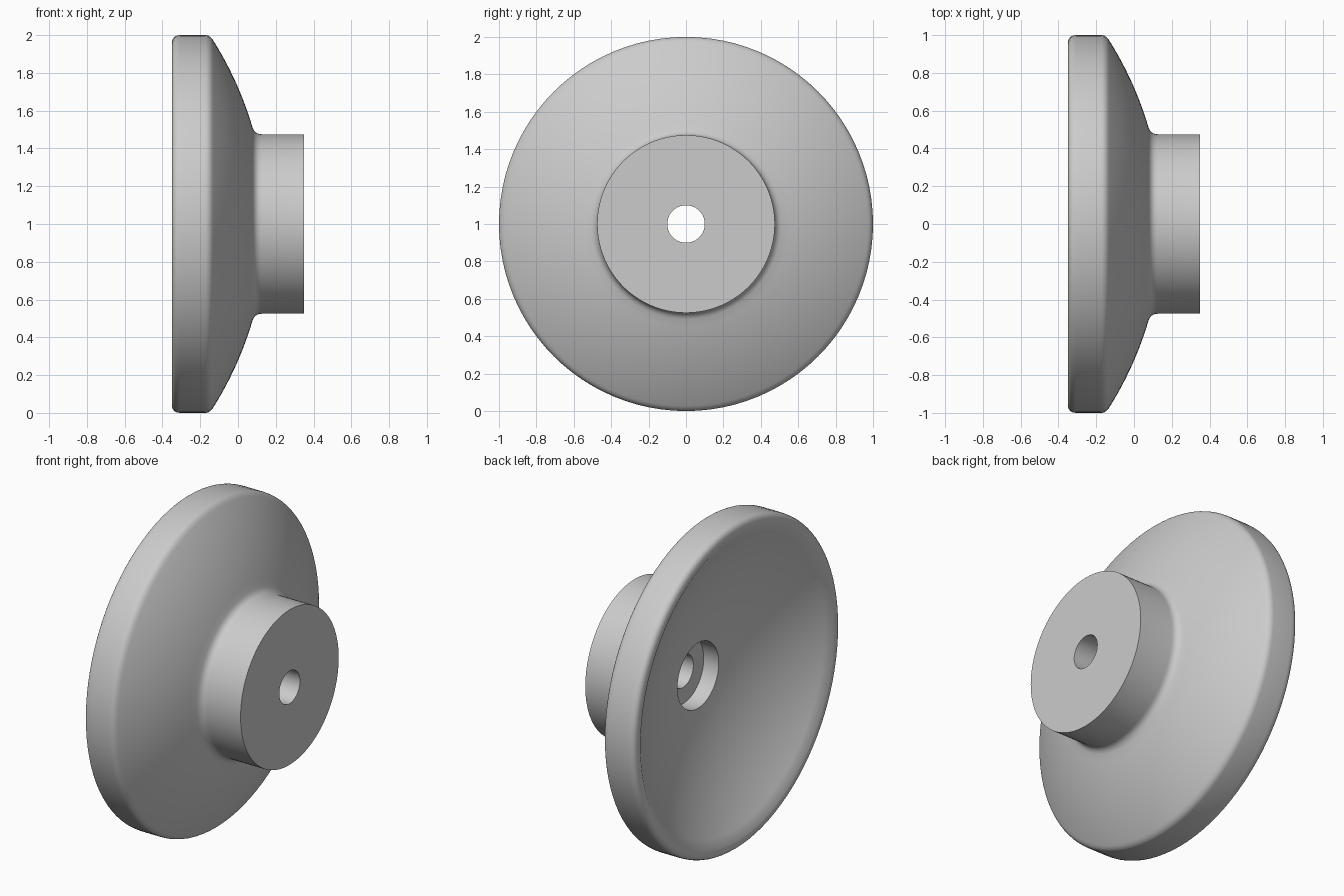
import bpy, bmesh, math
from mathutils import Matrix, Vector

cube = bpy.data.objects.get("Cube")
if cube:
    bpy.data.objects.remove(cube, do_unlink=True)

SEGMENTS = 96

grey = bpy.data.materials.new("plain grey")
grey.use_nodes = True
colour = (0.6, 0.6, 0.6, 1)
grey.diffuse_color = colour
grey.node_tree.nodes["Principled BSDF"].inputs["Base Color"].default_value = colour


def dome(radius, centre, r_from, r_to, steps):
    """Points (x, r) on a shallow spherical cap centred on the axis."""
    radii = [r_from + (r_to - r_from) * i / steps for i in range(steps + 1)]
    return [(centre + math.sqrt(radius ** 2 - r ** 2), r) for r in radii]


def fillet(start, corner, end, steps=6):
    """Rounded corner between two profile points."""
    a, b, c = Vector(start), Vector(corner), Vector(end)
    points = []
    for i in range(steps + 1):
        t = i / steps
        points.append(tuple(a * (1 - t) ** 2 + b * 2 * t * (1 - t) + c * t * t))
    return points


# Hub end, rounded root, domed outer face
profile = [(0.35, 0.10), (0.35, 0.475)]
profile += fillet((0.125, 0.475), (0.09, 0.475), (0.077, 0.51))
profile += dome(1.82, -1.67, 0.55, 0.94, 10)
# Rounded rim
profile += fillet((-0.13, 0.97), (-0.147, 1.0), (-0.175, 1.0))
profile += fillet((-0.305, 1.0), (-0.35, 1.0), (-0.35, 0.955))
# Dished back, counterbore and through hole
profile += dome(1.72, -1.79, 0.94, 0.20, 14)
profile += [(0.02, 0.20), (0.02, 0.10)]

# Revolve the closed profile about the x axis
bm = bmesh.new()
verts = [bm.verts.new((x, 0, r)) for x, r in profile]
edges = [bm.edges.new((verts[i - 1], verts[i])) for i in range(len(verts))]
bmesh.ops.spin(bm, geom=verts + edges, cent=(0, 0, 0), axis=(1, 0, 0),
               angle=math.tau, steps=SEGMENTS, use_merge=True)
bmesh.ops.remove_doubles(bm, verts=bm.verts, dist=0.0001)
bmesh.ops.recalc_face_normals(bm, faces=bm.faces)
bmesh.ops.transform(bm, matrix=Matrix.Translation((0, 0, 1)), verts=bm.verts)

mesh = bpy.data.meshes.new("dished_flange")
bm.to_mesh(mesh)
bm.free()
mesh.materials.append(grey)
flange = bpy.data.objects.new("dished_flange", mesh)
bpy.context.collection.objects.link(flange)

bpy.ops.object.select_all(action="DESELECT")
flange.select_set(True)
bpy.context.view_layer.objects.active = flange
bpy.ops.object.shade_smooth_by_angle(angle=math.radians(35))
